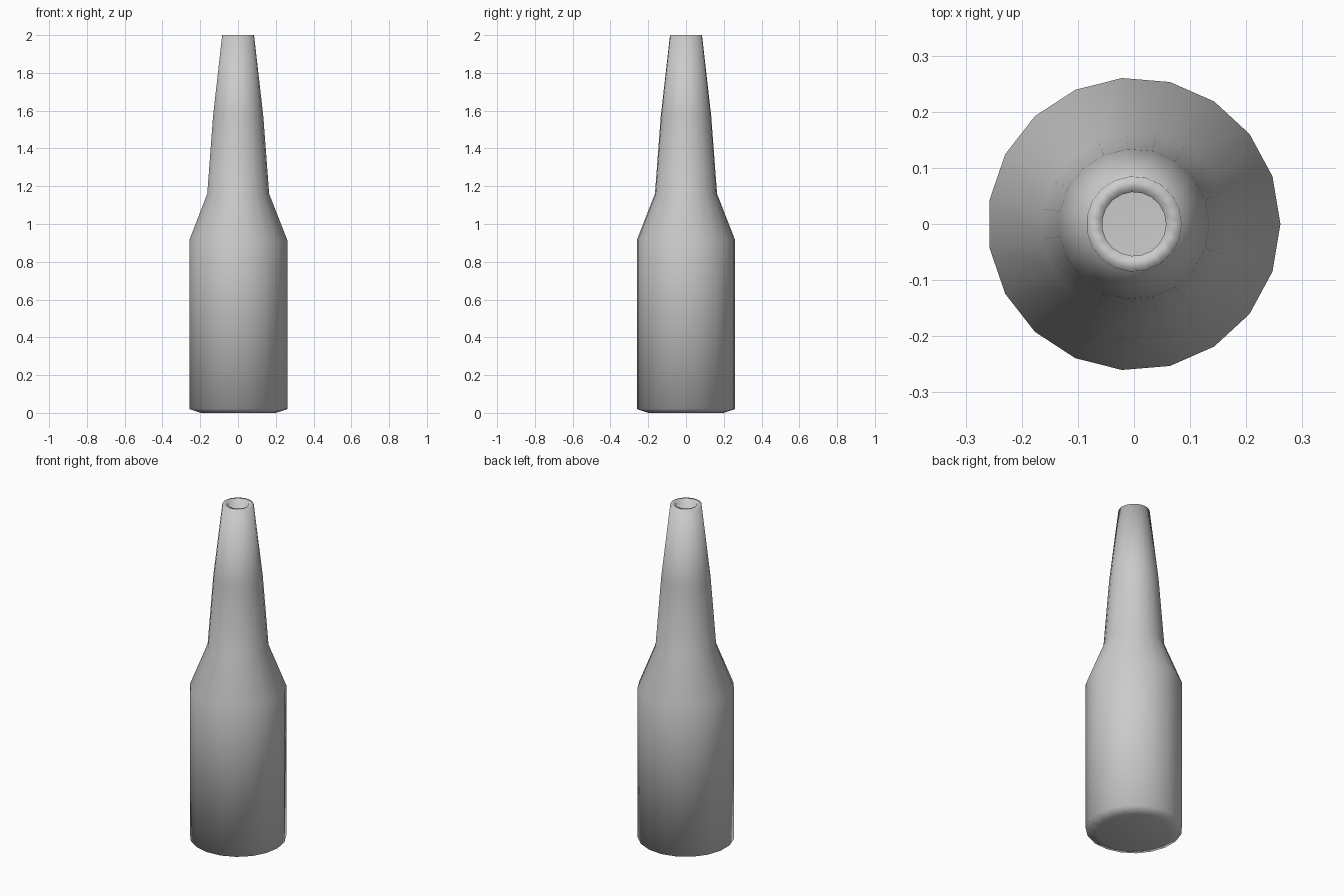
import bpy, bmesh, math

if "Cube" in bpy.data.objects:
    bpy.data.objects.remove(bpy.data.objects["Cube"])

SIDES = 19

# Outer profile from base to lip, then down the inner wall to the inner floor
profile = [
    (0.20, 0.0), (0.261, 0.02), (0.261, 0.915), (0.165, 1.16),
    (0.134, 1.57), (0.085, 2.0),
    (0.057, 2.0), (0.106, 1.57), (0.137, 1.155), (0.233, 0.91),
    (0.233, 0.04), (0.18, 0.03),
]

bm = bmesh.new()
rings = []
for r, z in profile:
    rings.append([bm.verts.new((r * math.cos(2 * math.pi * i / SIDES),
                                r * math.sin(2 * math.pi * i / SIDES), z))
                  for i in range(SIDES)])

# Walls
for a, b in zip(rings, rings[1:]):
    for i in range(SIDES):
        j = (i + 1) % SIDES
        bm.faces.new((a[i], a[j], b[j], b[i]))

# Base and inner floor
bm.faces.new(rings[0][::-1])
bm.faces.new(rings[-1])
bmesh.ops.recalc_face_normals(bm, faces=bm.faces[:])
for f in bm.faces:
    f.smooth = True

mesh = bpy.data.meshes.new("bottle")
bm.to_mesh(mesh)
bm.free()
bottle = bpy.data.objects.new("bottle", mesh)
bpy.context.collection.objects.link(bottle)
